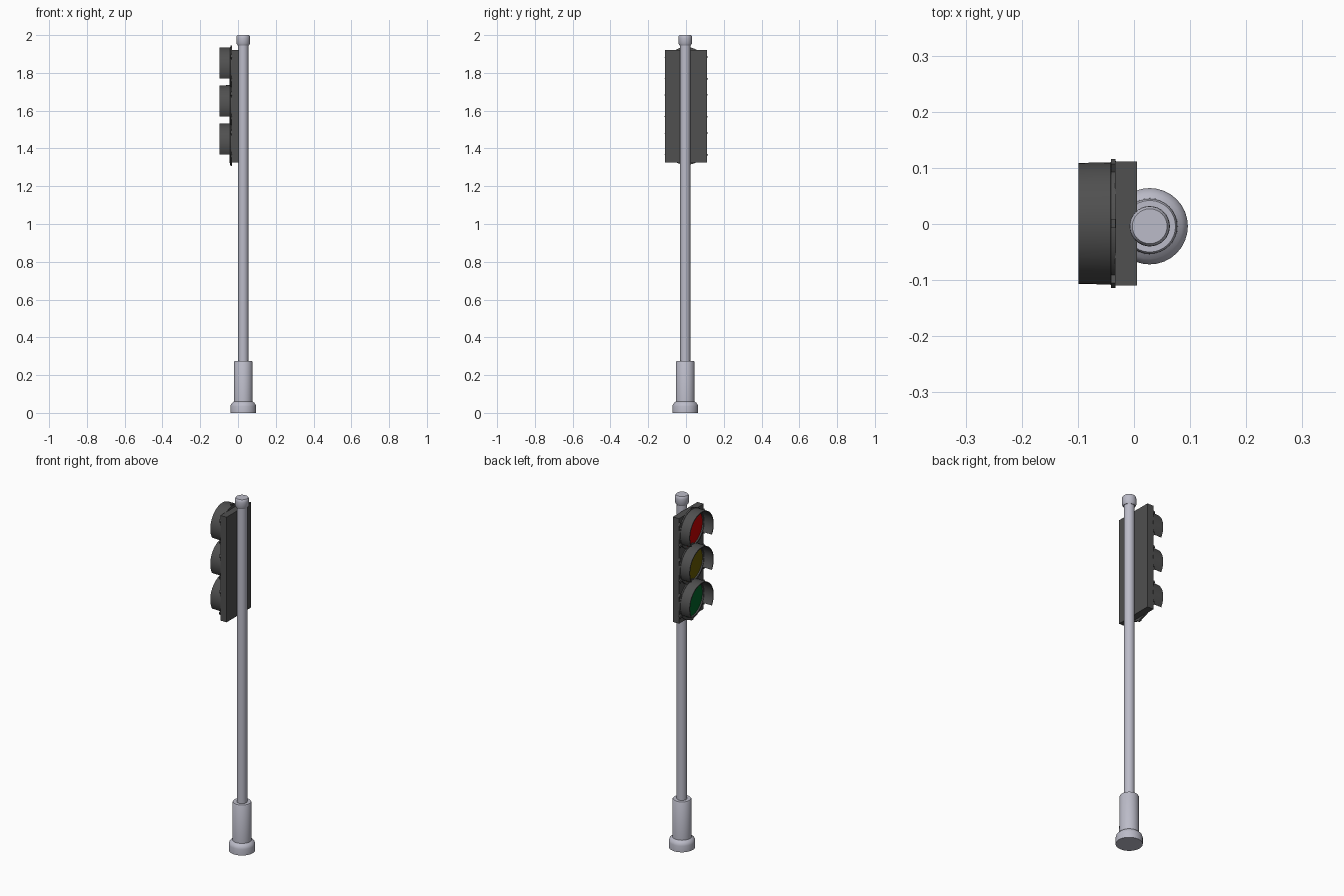
import bpy, bmesh, math

if "Cube" in bpy.data.objects:
    bpy.data.objects.remove(bpy.data.objects["Cube"])

CX, CY = 0.028, -0.004      # pole axis
LAMP_Y = 0.001


def material(name, rgb):
    m = bpy.data.materials.new(name)
    m.diffuse_color = (*rgb, 1)
    m.use_nodes = True
    m.node_tree.nodes["Principled BSDF"].inputs["Base Color"].default_value = m.diffuse_color
    return m


METAL = material("pale_metal", (0.5, 0.5, 0.58))
DARK = material("dark_housing", (0.08, 0.08, 0.08))


def make(name, bm, mat, smooth=True):
    bmesh.ops.remove_doubles(bm, verts=bm.verts, dist=1e-5)
    bmesh.ops.recalc_face_normals(bm, faces=bm.faces)
    me = bpy.data.meshes.new(name)
    bm.to_mesh(me)
    bm.free()
    me.materials.append(mat)
    ob = bpy.data.objects.new(name, me)
    bpy.context.collection.objects.link(ob)
    if smooth:
        bpy.ops.object.select_all(action='DESELECT')
        ob.select_set(True)
        bpy.context.view_layer.objects.active = ob
        bpy.ops.object.shade_smooth_by_angle(angle=math.radians(35))
    return ob


def lathe(name, profile, mat, segs=32):
    """Spin (radius, z) points about the pole axis."""
    bm = bmesh.new()
    vs = [bm.verts.new((CX + r, CY, z)) for r, z in profile]
    edges = [bm.edges.new(p) for p in zip(vs, vs[1:])]
    bmesh.ops.spin(bm, geom=vs + edges, cent=(CX, CY, 0), axis=(0, 0, 1),
                   angle=math.tau, steps=segs)
    return make(name, bm, mat)


def arc_shell(name, section, start, end, cz, mat, segs=36):
    """Sweep a closed (radius, x) section around a lamp axis."""
    bm = bmesh.new()
    full = end - start >= 360
    rows = []
    for i in range(segs + 1):
        a = math.radians(start + (end - start) * i / segs)
        rows.append([bm.verts.new((x, LAMP_Y + r * math.cos(a), cz + r * math.sin(a)))
                     for r, x in section])
    n = len(section)
    for a, b in zip(rows, rows[1:]):
        for k in range(n):
            bm.faces.new((a[k], a[(k + 1) % n], b[(k + 1) % n], b[k]))
    if not full:
        bm.faces.new(rows[0])
        bm.faces.new(rows[-1])
    return make(name, bm, mat)


def box(name, x0, x1, y0, y1, z0, z1, mat):
    bm = bmesh.new()
    bmesh.ops.create_cube(bm, size=1)
    for v in bm.verts:
        v.co = ((x0 + x1) / 2 + v.co.x * (x1 - x0),
                (y0 + y1) / 2 + v.co.y * (y1 - y0),
                (z0 + z1) / 2 + v.co.z * (z1 - z0))
    return make(name, bm, mat, smooth=False)


# Post: foot with sleeve, pole, cap
lathe("base_sleeve", [(0, 0), (0.068, 0), (0.068, 0.035), (0.065, 0.046), (0.058, 0.054),
                      (0.05, 0.06), (0.049, 0.27), (0.046, 0.275), (0, 0.275)], METAL)
lathe("pole", [(0, 0.27), (0.027, 0.27), (0.027, 1.96), (0, 1.96)], METAL)
lathe("pole_cap", [(0, 1.946), (0.03, 1.946), (0.036, 1.956), (0.036, 1.985),
                   (0.035, 1.994), (0.031, 2.0), (0, 2.0)], METAL)

# Signal housing
box("signal_housing", -0.034, 0.005, -0.11, 0.111, 1.325, 1.921, DARK)

lamps = [("red", 1.826, (0.55, 0.0, 0.0)),
         ("amber", 1.626, (0.13, 0.1, 0.0)),
         ("green", 1.424, (0.0, 0.12, 0.02))]
for label, cz, rgb in lamps:
    # Mounting ring
    arc_shell(label + "_ring", [(0.096, -0.032), (0.111, -0.032), (0.111, -0.041), (0.096, -0.045)],
              0, 360, cz, DARK, 48)
    # Hood, open at the bottom
    arc_shell(label + "_visor", [(0.102, -0.034), (0.109, -0.034), (0.108, -0.099), (0.103, -0.099)],
              -31, 211, cz, DARK)
    # Clips around the ring
    for i in range(6):
        a = 30 + 60 * i
        r = 0.118 if a in (90, 270) else 0.128
        arc_shell(f"{label}_clip_{i + 1}", [(0.105, -0.033), (r, -0.033), (r, -0.041), (0.105, -0.041)],
                  a - 4, a + 4, cz, DARK, 2)
    # Slightly domed lens
    bm = bmesh.new()
    rows = []
    for r, x in [(0.1, -0.036), (0.07, -0.041), (0.035, -0.044)]:
        rows.append([bm.verts.new((x, LAMP_Y + r * math.cos(math.tau * i / 36),
                                   cz + r * math.sin(math.tau * i / 36))) for i in range(36)])
    for a, b in zip(rows, rows[1:]):
        for i in range(36):
            j = (i + 1) % 36
            bm.faces.new((a[i], a[j], b[j], b[i]))
    bm.faces.new(rows[-1])
    bm.faces.new(rows[0][::-1])
    make(label + "_lens", bm, material(label + "_glass", rgb))
